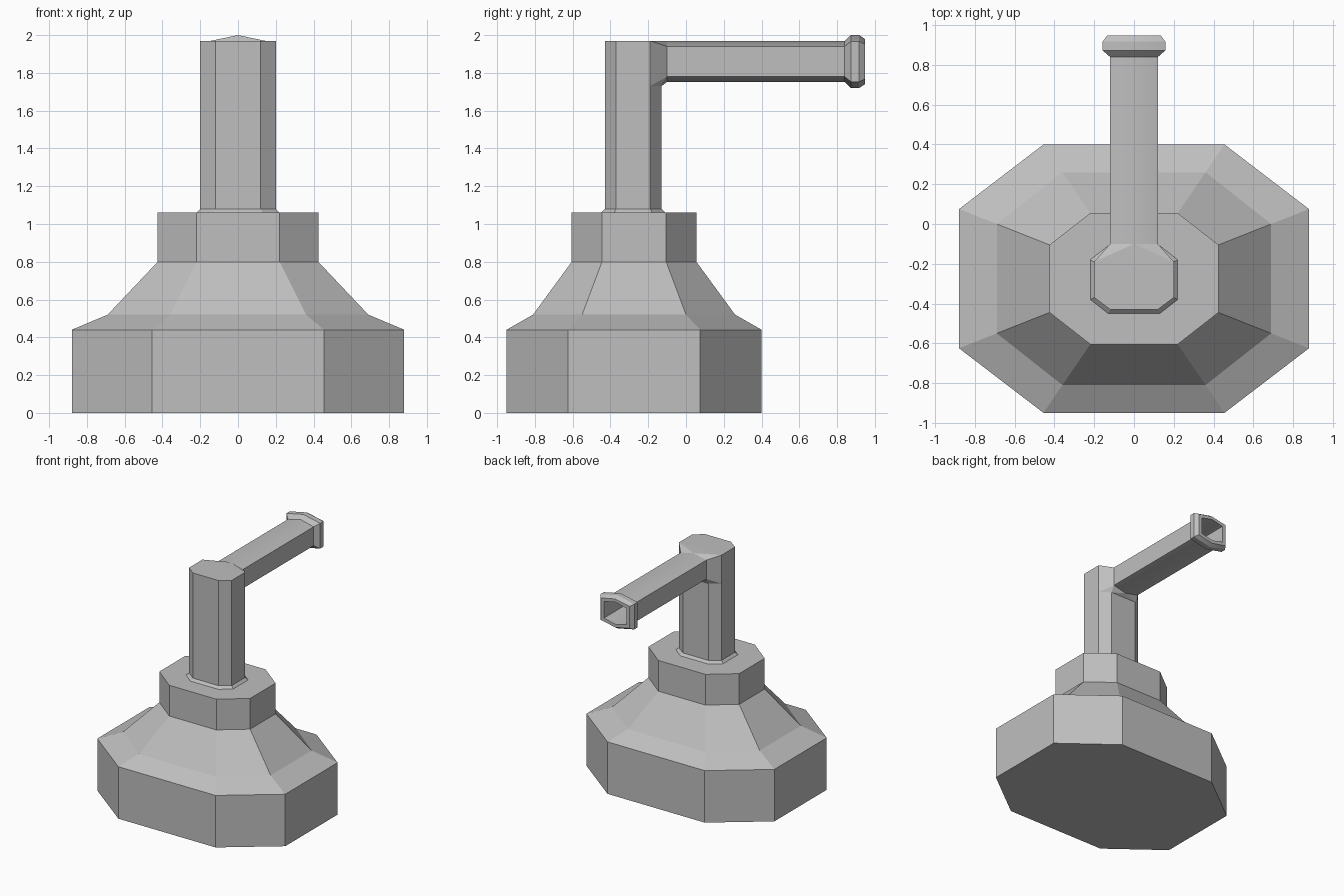
import bpy, bmesh

cube = bpy.data.objects.get("Cube")
if cube:
    bpy.data.objects.remove(cube)

grey = bpy.data.materials.new("plain_grey")
grey.use_nodes = True
color = (0.52, 0.52, 0.52, 1)
grey.diffuse_color = color
grey.node_tree.nodes["Principled BSDF"].inputs["Base Color"].default_value = color


def finish(bm, name):
    bmesh.ops.recalc_face_normals(bm, faces=bm.faces)
    mesh = bpy.data.meshes.new(name)
    bm.to_mesh(mesh)
    bm.free()
    mesh.materials.append(grey)
    obj = bpy.data.objects.new(name, mesh)
    bpy.context.collection.objects.link(obj)
    return obj


def loft(name, rings, cap_start, cap_end):
    bm = bmesh.new()
    loops = [[bm.verts.new(p) for p in ring] for ring in rings]
    n = len(loops[0])
    for a, b in zip(loops, loops[1:]):
        for i in range(n):
            j = (i + 1) % n
            bm.faces.new((a[i], a[j], b[j], b[i]))
    if cap_start:
        bm.faces.new(loops[0])
    if cap_end:
        bm.faces.new(loops[-1])
    return finish(bm, name)


def octagon(z, hx, fx, hy, fy, cy=-0.275):
    # Half sizes hx, hy; flat half lengths fx, fy
    return [(x, cy + y, z) for x, y in (
        (hx, -fy), (hx, fy), (fx, hy), (-fx, hy),
        (-hx, fy), (-hx, -fy), (-fx, -hy), (fx, -hy))]


def hexagon(y, w, side, peak, cz=1.86):
    # Upright hexagon with shallow peaks above and below
    return [(0, y, cz + peak), (w, y, cz + side), (w, y, cz - side),
            (0, y, cz - peak), (-w, y, cz - side), (-w, y, cz + side)]


# Stepped base
base = (0.88, 0.455, 0.675, 0.35)
neck = (0.425, 0.22, 0.33, 0.17)
loft("base", [octagon(0, *base), octagon(0.44, *base),
              octagon(0.52, 0.69, 0.36, 0.535, 0.275),
              octagon(0.8, *neck), octagon(1.06, *neck)], True, True)

# Upright column with a sloped foot
post = (0.2, 0.12, 0.15, 0.09, -0.28)
elbow_z, top_z = 1.73, 1.97
loft("column", [octagon(1.06, 0.22, 0.13, 0.17, 0.1, -0.28),
                octagon(1.08, *post), octagon(elbow_z, *post)], False, False)

# Elbow between column and arm
arm = (0.12, 0.08, 0.108)
points = octagon(elbow_z, *post) + hexagon(-0.1, *arm)
points += [p for p in octagon(top_z, *post) if p[1] < -0.15]
bm = bmesh.new()
verts = [bm.verts.new(p) for p in points]
bmesh.ops.convex_hull(bm, input=verts)
bmesh.ops.dissolve_limit(bm, angle_limit=0.01, verts=bm.verts, edges=bm.edges)
hidden = [f for f in bm.faces if f.calc_center_median().z < elbow_z + 0.001]
bmesh.ops.delete(bm, geom=hidden, context="FACES")
finish(bm, "elbow")

# Hollow arm with a flared end
flare = (0.158, 0.107, 0.14)
arm_obj = loft("arm", [hexagon(-0.1, *arm), hexagon(0.84, *arm),
                       hexagon(0.873, *flare), hexagon(0.917, *flare),
                       hexagon(0.947, 0.135, 0.093, 0.12),
                       hexagon(0.947, 0.105, 0.07, 0.094),
                       hexagon(0.5, 0.1, 0.066, 0.09)], False, True)
bpy.ops.object.select_all(action="DESELECT")
bpy.context.view_layer.objects.active = arm_obj
arm_obj.select_set(True)
bpy.ops.object.shade_smooth_by_angle(angle=0.52)
